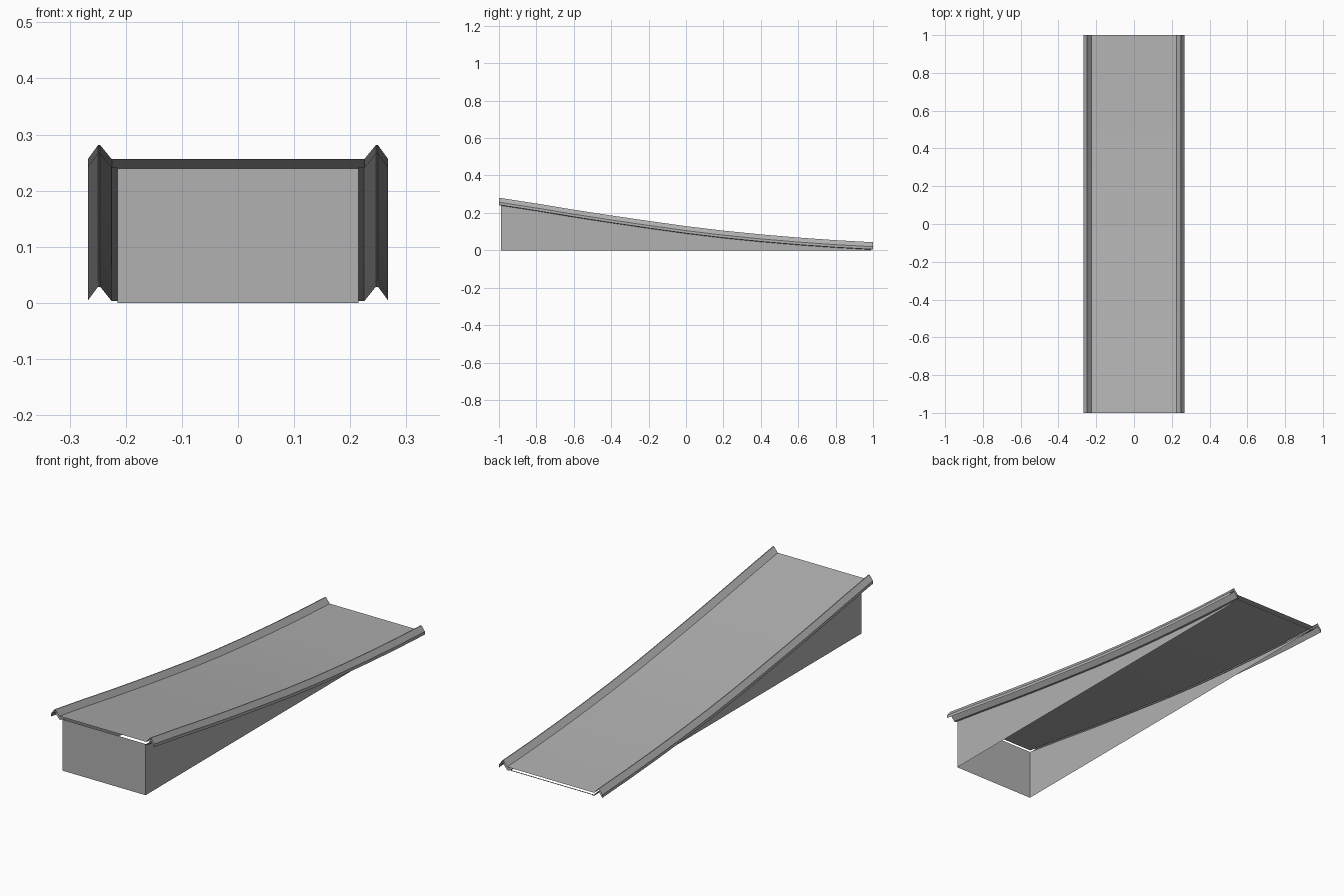
import bpy, bmesh, math

if "Cube" in bpy.data.objects:
    bpy.data.objects.remove(bpy.data.objects["Cube"])

# Deck height along the ramp, sampled every 0.2 from y = -1 to y = 1
HEIGHTS = [0.256, 0.225, 0.192, 0.161, 0.132, 0.104, 0.080, 0.060, 0.043, 0.029, 0.018]
YS = [-1 + 0.2 * i for i in range(len(HEIGHTS))]

# Dark grey metal
metal = bpy.data.materials.new("dark_grey")
metal.diffuse_color = (0.44, 0.44, 0.44, 1)
metal.use_nodes = True
metal.node_tree.nodes["Principled BSDF"].inputs["Base Color"].default_value = metal.diffuse_color


def deck_z(y):
    i = min(max(int((y + 1) / 0.2), 0), len(HEIGHTS) - 2)
    t = (y - YS[i]) / 0.2
    return HEIGHTS[i] * (1 - t) + HEIGHTS[i + 1] * t


def bridge(name, rows, closed=False):
    """Skin consecutive rows of points with quads."""
    bm = bmesh.new()
    grid = [[bm.verts.new(p) for p in row] for row in rows]
    n = len(rows[0])
    for a, b in zip(grid, grid[1:]):
        for j in range(n if closed else n - 1):
            k = (j + 1) % n
            bm.faces.new((a[j], a[k], b[k], b[j]))
    mesh = bpy.data.meshes.new(name)
    bm.to_mesh(mesh)
    bm.free()
    mesh.materials.append(metal)
    obj = bpy.data.objects.new(name, mesh)
    bpy.context.collection.objects.link(obj)
    bpy.ops.object.select_all(action='DESELECT')
    obj.select_set(True)
    bpy.context.view_layer.objects.active = obj
    bpy.ops.object.shade_smooth_by_angle(angle=math.radians(15))
    return obj


# Ramp deck: folded side rails with an open-ended underside return
half = [(0.215, -0.015), (0.225, -0.015), (0.2455, 0.0105), (0.2495, 0.0105),
        (0.267, -0.013), (0.267, 0.001), (0.2495, 0.025), (0.2455, 0.025), (0.225, 0.0)]
profile = [(-x, z) for x, z in half] + half[::-1]
bridge("ramp_deck", [[(x, y, h + z) for x, z in profile] for y, h in zip(YS, HEIGHTS)])

# Support skirt: four thin walls, open top and bottom, following the curve
ys = [-0.99] + YS[1:-1] + [0.99]
loop = [(0.215, y) for y in ys] + [(-0.215, y) for y in reversed(ys)]
bridge("support_skirt",
       [[(x, y, 0) for x, y in loop],
        [(x, y, deck_z(y) - 0.015) for x, y in loop]], closed=True)
